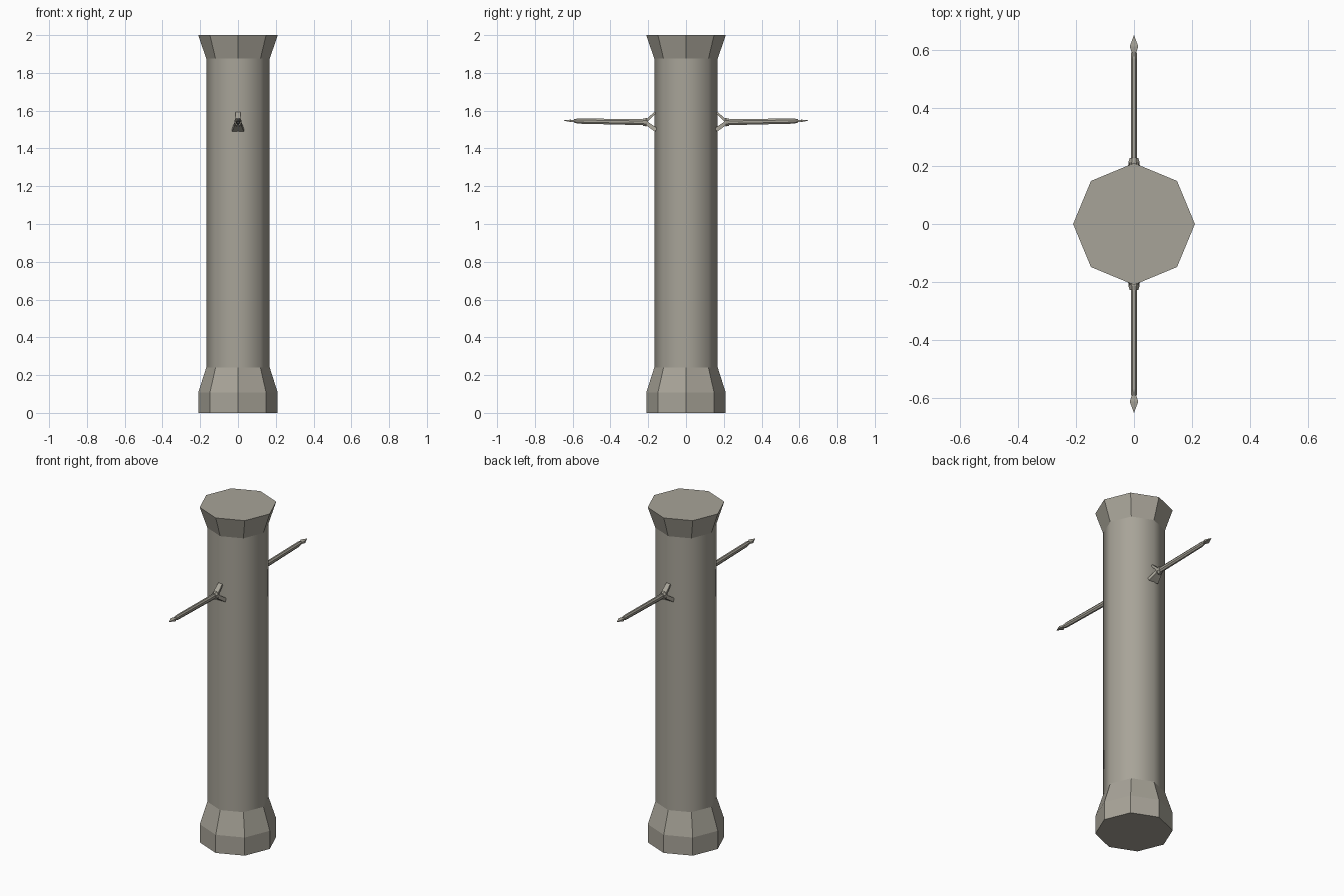
import bpy, bmesh, math
from mathutils import Vector

if "Cube" in bpy.data.objects:
    bpy.data.objects.remove(bpy.data.objects["Cube"])

stone = bpy.data.materials.new("warm_grey_stone")
stone.diffuse_color = (0.39, 0.37, 0.315, 1)
stone.use_nodes = True
stone.node_tree.nodes["Principled BSDF"].inputs["Base Color"].default_value = stone.diffuse_color


def finish(name, bm):
    bmesh.ops.recalc_face_normals(bm, faces=bm.faces)
    me = bpy.data.meshes.new(name)
    bm.to_mesh(me)
    bm.free()
    me.materials.append(stone)
    ob = bpy.data.objects.new(name, me)
    bpy.context.collection.objects.link(ob)
    return ob


def loft(name, rings, smooth_span=None):
    """Join rings of points (all the same length) and cap both ends."""
    bm = bmesh.new()
    vs = [[bm.verts.new(p) for p in r] for r in rings]
    n = len(vs[0])
    for k, (a, b) in enumerate(zip(vs, vs[1:])):
        for i in range(n):
            f = bm.faces.new((a[i], a[(i + 1) % n], b[(i + 1) % n], b[i]))
            f.smooth = k == smooth_span
    bm.faces.new(vs[0])
    bm.faces.new(vs[-1])
    return finish(name, bm)


def octagon(z, r):
    return [(r * math.cos(i * math.pi / 4), r * math.sin(i * math.pi / 4), z) for i in range(8)]


def rod_ring(s, y, hx, hz, z, n):
    return [(hx * math.cos(2 * math.pi * (i + .5) / n), s * y,
             z + hz * math.sin(2 * math.pi * (i + .5) / n)) for i in range(n)]


def prong(name, s, a, b, wa, wb, ta, tb):
    """Flat tapered arm between two (y, z) points."""
    d = Vector((b[0] - a[0], b[1] - a[1])).normalized()
    rings = []
    for (y, z), w, t in ((a, wa, ta), (b, wb, tb)):
        ny, nz = -d.y * t, d.x * t
        rings.append([(-w, s * (y + ny), z + nz), (w, s * (y + ny), z + nz),
                      (w, s * (y - ny), z - nz), (-w, s * (y - ny), z - nz)])
    return loft(name, rings)


# Octagonal column with flared base and cap; only the shaft is smooth
loft("column", [octagon(0, .21), octagon(.108, .21), octagon(.24, .168),
                octagon(1.875, .168), octagon(2, .21)], smooth_span=2)

# Spiked poles with forked wall brackets on front and back
for s, side in ((-1, "front"), (1, "back")):
    loft(side + "_pole", [rod_ring(s, *p, 8) for p in (
        (.215, .010, .012, 1.539), (.23, .012, .017, 1.539),
        (.57, .012, .015, 1.545), (.592, .010, .010, 1.546))])
    loft(side + "_spike", [rod_ring(s, *p, 4) for p in (
        (.585, .008, .006, 1.545), (.612, .021, .009, 1.546), (.65, .001, .001, 1.548))])
    loft(side + "_collar", [rod_ring(s, *p, 8) for p in (
        (.200, .018, .020, 1.539), (.212, .021, .024, 1.539), (.228, .016, .020, 1.539))])
    prong(side + "_upper_prong", s, (.212, 1.543), (.163, 1.590), .016, .013, .008, .005)
    prong(side + "_lower_prong", s, (.212, 1.535), (.158, 1.498), .016, .031, .010, .011)
